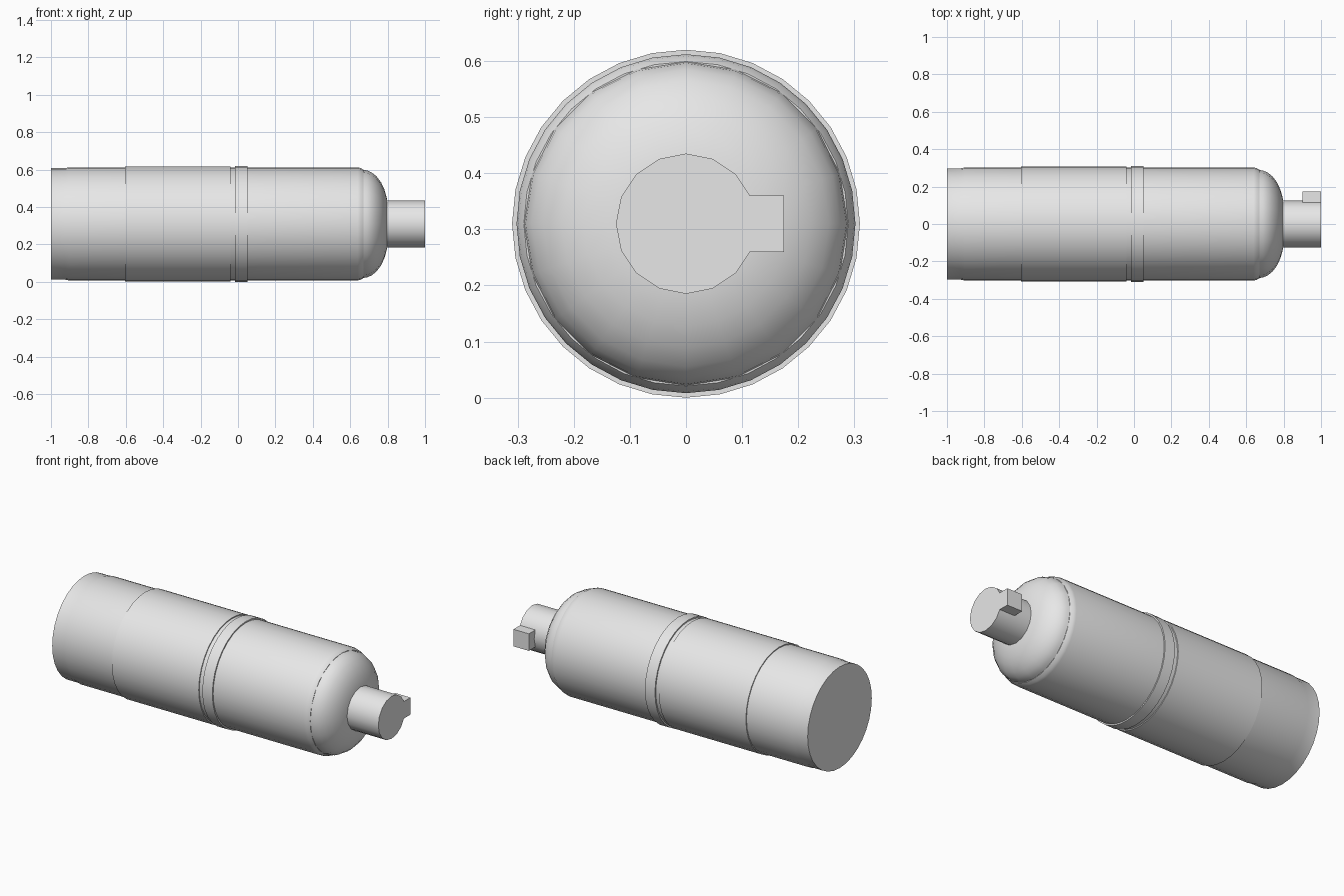
import bpy, bmesh, math

if "Cube" in bpy.data.objects:
    bpy.data.objects.remove(bpy.data.objects["Cube"])

CZ = 0.31  # height of the long axis

grey = bpy.data.materials.new("light_grey")
grey.diffuse_color = (0.8, 0.8, 0.8, 1)
grey.use_nodes = True
grey.node_tree.nodes["Principled BSDF"].inputs["Base Color"].default_value = grey.diffuse_color


def finish(name, bm, smooth=True):
    bmesh.ops.recalc_face_normals(bm, faces=bm.faces)
    me = bpy.data.meshes.new(name)
    bm.to_mesh(me)
    bm.free()
    me.materials.append(grey)
    ob = bpy.data.objects.new(name, me)
    bpy.context.collection.objects.link(ob)
    if smooth:
        bpy.ops.object.select_all(action='DESELECT')
        ob.select_set(True)
        bpy.context.view_layer.objects.active = ob
        bpy.ops.object.shade_smooth_by_angle(angle=math.radians(30))
    return ob


def lathe(name, profile, sides):
    """Solid of revolution around the x axis from (x, radius) points."""
    bm = bmesh.new()
    rings = []
    for x, r in profile:
        rings.append([bm.verts.new((x, r * math.sin(i * math.tau / sides),
                                    CZ + r * math.cos(i * math.tau / sides)))
                      for i in range(sides)])
    for a, b in zip(rings, rings[1:]):
        for i in range(sides):
            j = (i + 1) % sides
            bm.faces.new((a[i], a[j], b[j], b[i]))
    bm.faces.new(rings[0])
    bm.faces.new(rings[-1])
    return finish(name, bm)


# Main barrel with a slightly narrower rear end and chamfered shoulder
lathe("barrel", [(-1, 0.298), (-0.925, 0.298), (-0.905, 0.302),
                 (0.64, 0.302), (0.655, 0.299), (0.672, 0.289)], 32)

# Raised sleeve and collar ring around the barrel
lathe("sleeve", [(-0.605, 0.308), (-0.04, 0.308)], 32)
lathe("collar_ring", [(-0.015, 0.31), (0.05, 0.31)], 32)

# Rounded nose
lathe("nose", [(0.66, 0.290), (0.69, 0.286), (0.715, 0.275), (0.74, 0.255),
               (0.765, 0.222), (0.783, 0.183), (0.795, 0.14), (0.80, 0.10)], 20)

# Shaft and its side key
lathe("shaft", [(0.78, 0.125), (1.0, 0.125)], 16)
bm = bmesh.new()
bmesh.ops.create_cube(bm, size=1)
for v in bm.verts:
    v.co = (0.95 + v.co.x * 0.1, 0.1375 + v.co.y * 0.075, CZ + v.co.z * 0.1)
finish("shaft_key", bm, smooth=False)
